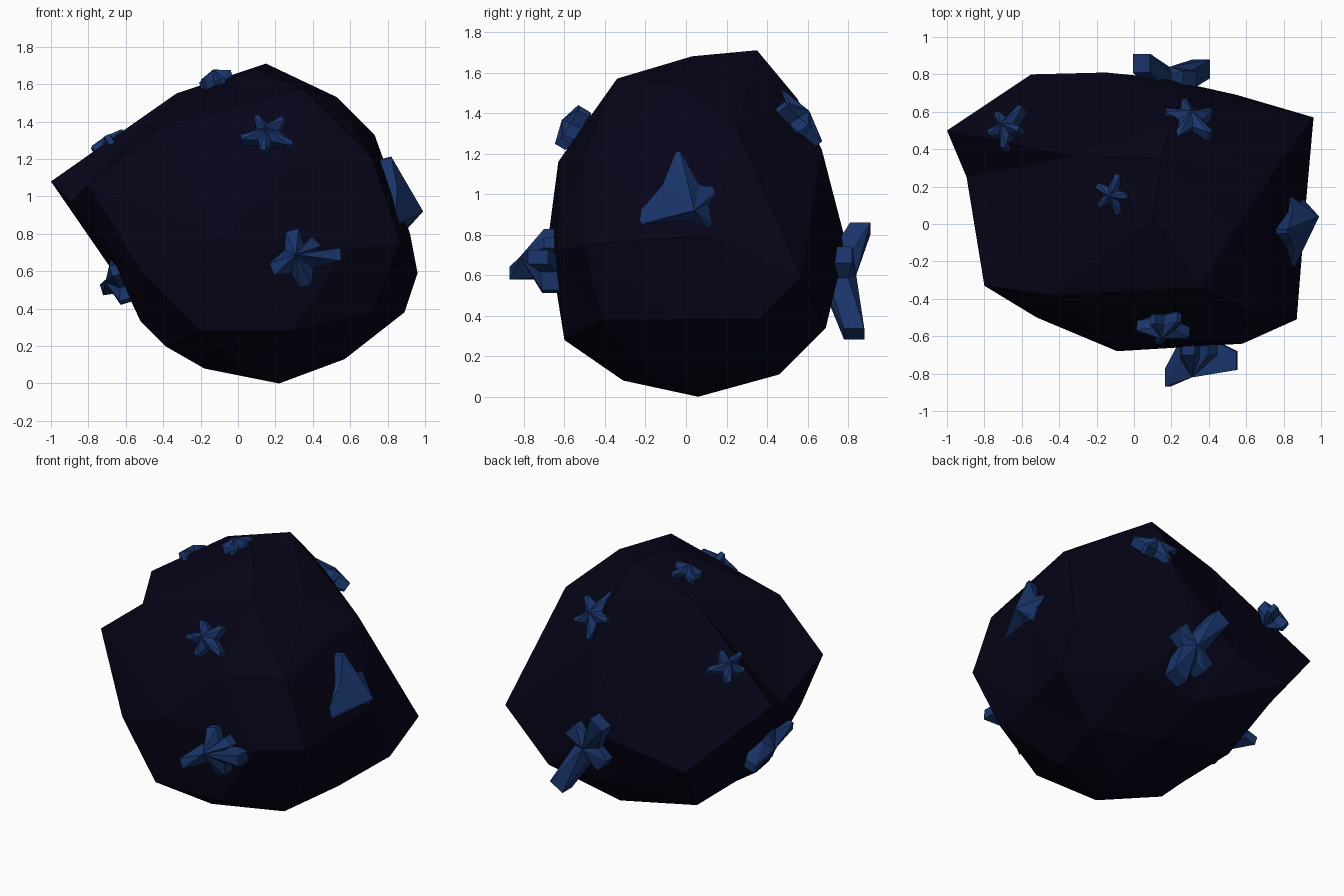
import bpy, bmesh, math
from mathutils import Vector

if "Cube" in bpy.data.objects:
    bpy.data.objects.remove(bpy.data.objects["Cube"])

def material(name, col):
    m = bpy.data.materials.new(name)
    m.diffuse_color = (*col, 1)
    m.use_nodes = True
    m.node_tree.nodes["Principled BSDF"].inputs["Base Color"].default_value = m.diffuse_color
    return m

ROCK = material("dark_stone", (0.0018, 0.0013, 0.009))
BLUE = material("blue_crystal", (0.01, 0.035, 0.145))
C = Vector((0.05, 0.05, 0.85))

def finish(bm, name, mat):
    bmesh.ops.recalc_face_normals(bm, faces=bm.faces)
    me = bpy.data.meshes.new(name)
    bm.to_mesh(me)
    bm.free()
    me.materials.append(mat)
    ob = bpy.data.objects.new(name, me)
    bpy.context.collection.objects.link(ob)

# Faceted boulder: hull the corner directions, then push each to its real distance
corners = [
    (.15, .35, 1.71), (.1, .03, 1.68), (-.33, .36, 1.55), (.35, -.34, 1.57),
    (-.44, -.38, 1.35), (.53, -.04, 1.53), (.73, .25, 1.33), (.2, .55, 1.47),
    (-1, .5, 1.08), (-.8, -.33, 1.06), (-.69, -.25, .72),
    (-.52, -.5, .6), (-.09, -.68, .78), (.3, -.63, 1.16), (.72, -.51, 1.2),
    (.87, -.51, .75), (.58, -.64, .72), (.92, .12, .8), (.96, .57, .59),
    (.25, .67, 1.22), (-.15, .81, .68), (.15, .78, .72), (-.55, .8, .62),
    (.55, .69, .34), (.89, .36, .38), (.78, -.06, .38), (.28, -.6, .28),
    (-.2, -.6, .28), (.02, -.31, .08), (.57, .26, .13), (.22, .06, 0),
    (.17, .46, .11), (-.39, .44, .22), (-.52, -.15, .33), (-.18, 0, .08),
    (-.39, -.2, .2), (-.6, .3, .5), (.46, -.16, .09), (.72, -.42, .38),
    (.05, .66, .33)]
bm = bmesh.new()
place = {}
for p in corners:
    d = Vector(p) - C
    place[bm.verts.new(d.normalized())] = Vector(p)
# Groove corner on the left, joined to the top facets
groove = Vector((-.9, .15, 1.13)) - C
place[bm.verts.new(groove.normalized())] = Vector((-.895, .25, .97))
bmesh.ops.convex_hull(bm, input=bm.verts[:])
for v in bm.verts:
    v.co = place[v]
finish(bm, "boulder", ROCK)

def crystal(name, center, normal, apex, tips, thick=0.08, notch=0.4, blunt=0.02):
    """Low star: raised apex, thick blunt arms to the tips, notches between."""
    c, n = Vector(center), Vector(normal).normalized()
    u = n.orthogonal().normalized()
    w = n.cross(u)
    tips = sorted((Vector(t) for t in tips),
                  key=lambda t: math.atan2((t - c).dot(w), (t - c).dot(u)))
    ring = []
    for i, t in enumerate(tips):
        nxt = tips[(i + 1) % len(tips)]
        a, b = (t - c), (nxt - c)
        a, b = a - n * a.dot(n), b - n * b.dot(n)
        mid = a.normalized() + b.normalized()
        if mid.length < 0.3:
            mid = n.cross(a)
        r = notch * min(a.length, b.length)
        side = n.cross(a).normalized() * blunt
        ring += [t - side, t + side, c + mid.normalized() * r]
    bm = bmesh.new()
    top = [bm.verts.new(p) for p in ring]
    low = [bm.verts.new(p - n * thick) for p in ring]
    hi, bot = bm.verts.new(apex), bm.verts.new(c - n * (thick + .05))
    for i in range(len(ring)):
        j = (i + 1) % len(ring)
        bm.faces.new((top[i], top[j], hi))
        bm.faces.new((top[i], low[i], low[j], top[j]))
        bm.faces.new((low[j], low[i], bot))
    finish(bm, name, BLUE)

# Large irregular crystal clusters
crystal("crystal_front", (.33, -.72, .67), (0, -1, 0), (.31, -.82, .69),
        [(.18, -.87, .61), (.55, -.78, .69), (.36, -.71, .52), (.29, -.7, .82),
         (.42, -.7, .76)], .1, .6, .035)
crystal("crystal_right", (.87, .03, .97), (1, 0, .25), (.99, .04, .92),
        [(.84, -.27, .85), (.83, .15, 1.02), (.82, -.04, 1.21), (.91, .12, .84)],
        .08, .65, .012)
crystal("crystal_back", (.19, .8, .6), (0, 1, 0), (.19, .84, .6),
        [(.04, .91, .83), (.36, .88, .31), (.3, .82, .7), (.07, .8, .5)],
        .1, .6, .055)
crystal("crystal_left", (-.64, .04, .54), (-1, 0, -.3), (-.71, .06, .54),
        [(-.68, -.18, .6), (-.73, .3, .5), (-.67, .06, .7), (-.63, 0, .43)],
        .08, .6, .03)

# Small five-armed crystals
def small(name, center, normal, size, turn):
    c, n = Vector(center), Vector(normal).normalized()
    u = Vector((0, 0, 1)) if abs(n.z) < .7 else Vector((0, 1, 0))
    u = (u - n * u.dot(n)).normalized()
    w = u.cross(n)
    tips = []
    for i in range(5):
        a = turn + i * math.tau / 5
        r = size * (1.2, .9, 1.05, .85, 1)[i]
        tips.append(c + (u * math.cos(a) + w * math.sin(a)) * r + n * .02 * (i % 2))
    crystal(name, c, n, c + n * .05, tips, .06, .52, .015)

small("crystal_upper_front", (.15, -.57, 1.34), (-.05, -.85, .5), .13, 2)
small("crystal_top", (-.12, .15, 1.63), (-.3, -.1, 1), .1, .3)
small("crystal_upper_left", (-.69, .52, 1.28), (-.5, .4, .8), .115, .5)
small("crystal_upper_back", (.3, .57, 1.38), (.15, .75, .6), .15, .3)
